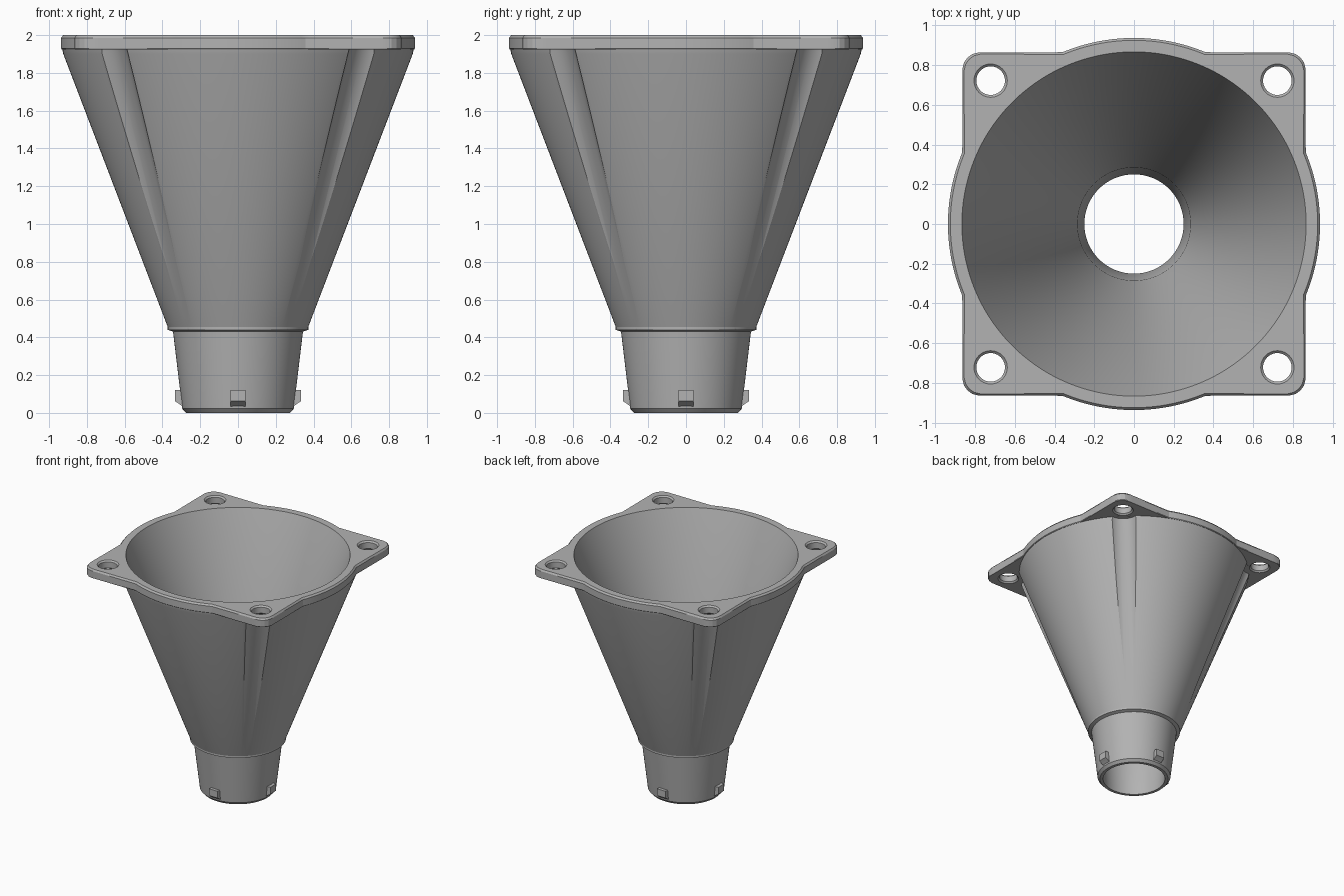
import bpy, bmesh
from math import cos, sin, pi, hypot, radians
from mathutils import Matrix

if "Cube" in bpy.data.objects:
    bpy.data.objects.remove(bpy.data.objects["Cube"])

grey = bpy.data.materials.new("plain grey")
grey.use_nodes = True
COLOUR = (0.45, 0.45, 0.45, 1)
grey.diffuse_color = COLOUR
grey.node_tree.nodes["Principled BSDF"].inputs["Base Color"].default_value = COLOUR


def finish(bm, name):
    bmesh.ops.recalc_face_normals(bm, faces=bm.faces)
    mesh = bpy.data.meshes.new(name)
    bm.to_mesh(mesh)
    bm.free()
    mesh.materials.append(grey)
    obj = bpy.data.objects.new(name, mesh)
    bpy.context.collection.objects.link(obj)
    return obj


def add_rings(bm, profile, steps, closed=False):
    """Join rings of (radius or radius function, z, x offset)."""
    rings = []
    for r, z, dx in profile:
        ring = []
        for i in range(steps):
            a = 2 * pi * i / steps
            rad = r(a) if callable(r) else r
            ring.append(bm.verts.new((dx + rad * cos(a), rad * sin(a), z)))
        rings.append(ring)
    pairs = list(zip(rings, rings[1:]))
    if closed:
        pairs.append((rings[-1], rings[0]))
    else:
        bm.faces.new(rings[0])
        bm.faces.new(rings[-1])
    for lo, hi in pairs:
        for i in range(steps):
            j = (i + 1) % steps
            bm.faces.new((lo[i], lo[j], hi[j], hi[i]))


# Flange outline: a rounded square joined with a round rim
HALF, CORNER, RIM = 0.865, 0.09, 0.937


def outline(inset=0.0):
    def radius(a):
        c, s = sorted((abs(cos(a)), abs(sin(a))), reverse=True)
        r = HALF / c
        k = HALF - CORNER
        if r * s > k:
            b = k * (c + s)
            r = b + (b * b - 2 * k * k + CORNER ** 2) ** 0.5
        return max(r, RIM) - inset
    return radius


# Funnel: neck, step, cone and flange outside, then the bore back down
profile = [
    (0.275, 0.0), (0.295, 0.022), (0.344, 0.43), (0.372, 0.44), (0.372, 0.455),
    (0.925, 1.9), (0.93, 1.925),
    (outline(0.004), 1.925), (outline(), 1.93), (outline(), 1.986),
    (outline(0.012), 2.0), (0.867, 2.0), (0.285, 0.46), (0.25, 0.03), (0.25, 0.0),
]
bm = bmesh.new()
add_rings(bm, [(r, z, 0) for r, z in profile], 240, closed=True)
funnel = finish(bm, "funnel")

# Cutters: chamfered screw holes and the clearance flutes below them
HOLE_AT = hypot(0.722, 0.722)
hole = [(0.094, 1.915), (0.072, 1.937), (0.072, 1.988), (0.094, 2.01)]
flute = [(0.13, 0.4, 0.488), (0.13, 1.9245, 1.015)]


def cutter(name, rings, steps):
    bm = bmesh.new()
    for k in range(4):
        part = bmesh.new()
        add_rings(part, rings, steps)
        part.transform(Matrix.Rotation(radians(45 + 90 * k), 4, "Z"))
        tmp = bpy.data.meshes.new("tmp")
        part.to_mesh(tmp)
        part.free()
        bm.from_mesh(tmp)
        bpy.data.meshes.remove(tmp)
    obj = finish(bm, name)
    obj.hide_render = True
    return obj


cutters = [
    cutter("flute_cutter", [(r, z, dx) for r, z, dx in flute], 96),
    cutter("hole_cutter", [(r, z, HOLE_AT) for r, z in hole], 40),
]
bpy.context.view_layer.objects.active = funnel
for c in cutters:
    mod = funnel.modifiers.new(c.name, "BOOLEAN")
    mod.operation = "DIFFERENCE"
    mod.solver = "EXACT"
    mod.object = c
    bpy.ops.object.modifier_apply(modifier=mod.name)
    bpy.data.objects.remove(c)

bpy.ops.object.select_all(action="DESELECT")
funnel.select_set(True)
bpy.ops.object.shade_smooth_by_angle(angle=radians(20))

# Bayonet lugs around the neck
LUG = [(0.27, 0.12), (0.333, 0.12), (0.333, 0.062), (0.315, 0.05), (0.295, 0.035), (0.27, 0.035)]
WIDTH = 0.08
for k, side in enumerate(("left", "back", "right", "front")):
    bm = bmesh.new()
    face = bm.faces.new([bm.verts.new((r, -WIDTH / 2, z)) for r, z in LUG])
    new = bmesh.ops.extrude_face_region(bm, geom=[face])["geom"]
    bmesh.ops.translate(bm, vec=(0, WIDTH, 0),
                        verts=[v for v in new if isinstance(v, bmesh.types.BMVert)])
    bm.transform(Matrix.Rotation(k * pi / 2, 4, "Z"))
    finish(bm, "lug_" + side)
